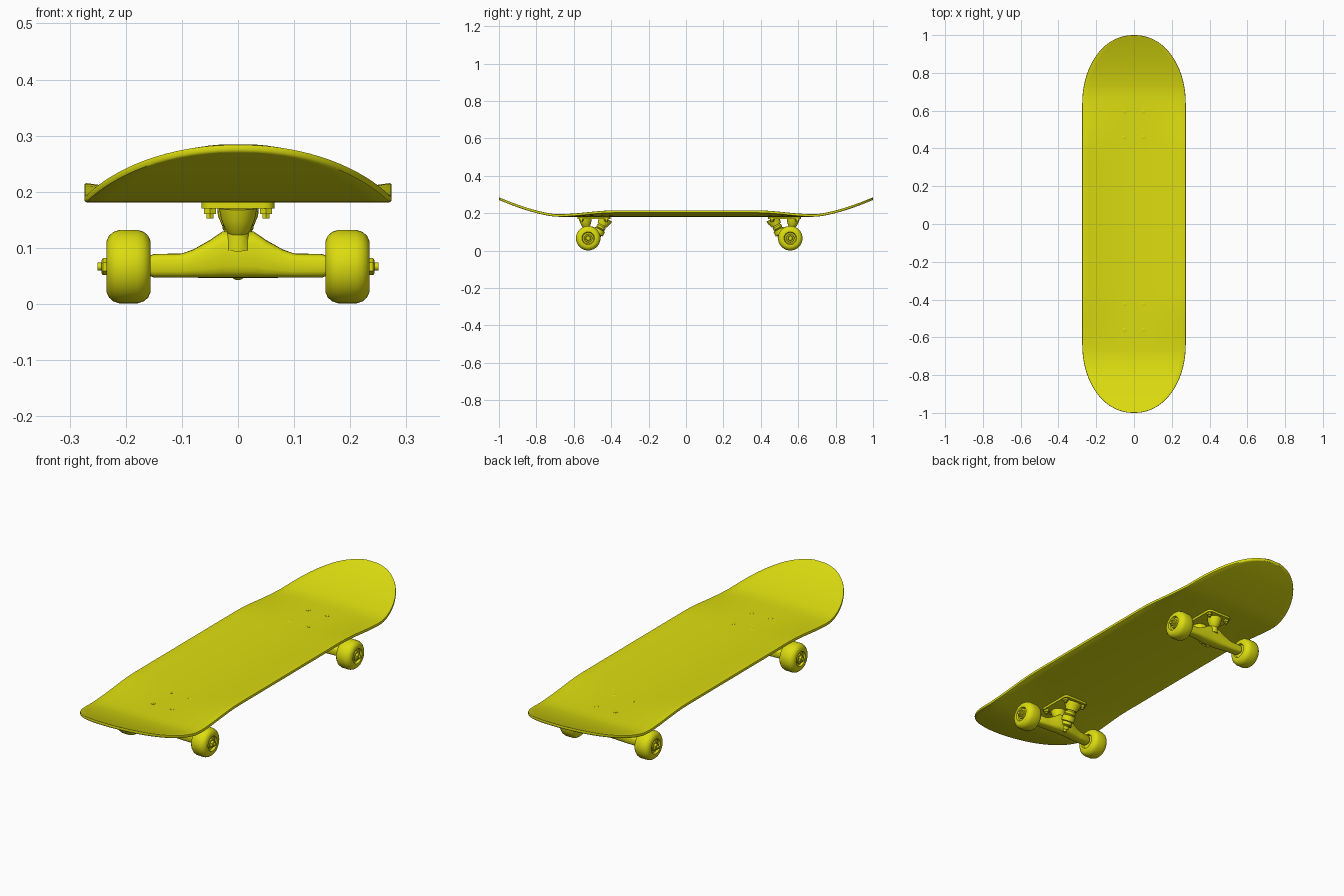
import bpy, bmesh, math
from mathutils import Vector, Matrix

if "Cube" in bpy.data.objects:
    bpy.data.objects.remove(bpy.data.objects["Cube"], do_unlink=True)

YELLOW = (0.72, 0.72, 0.005, 1)
mat = bpy.data.materials.new("yellow")
mat.use_nodes = True
mat.diffuse_color = YELLOW
mat.node_tree.nodes["Principled BSDF"].inputs["Base Color"].default_value = YELLOW

parts = []


def finish(name, bm, place=None):
    bmesh.ops.remove_doubles(bm, verts=bm.verts, dist=0.0001)
    bmesh.ops.recalc_face_normals(bm, faces=bm.faces)
    mesh = bpy.data.meshes.new(name)
    bm.to_mesh(mesh)
    bm.free()
    mesh.materials.append(mat)
    obj = bpy.data.objects.new(name, mesh)
    if place:
        obj.matrix_world = place
    bpy.context.collection.objects.link(obj)
    parts.append(obj)
    return obj


def loft(bm, rings):
    """Join rings of points with quads and cap both ends."""
    loops = [[bm.verts.new(p) for p in ring] for ring in rings]
    n = len(loops[0])
    for a, b in zip(loops, loops[1:]):
        for i in range(n):
            bm.faces.new((a[i], a[(i + 1) % n], b[(i + 1) % n], b[i]))
    bm.faces.new(loops[0])
    bm.faces.new(loops[-1])


def lathe(name, profile, start, direction, place, sides=32):
    """Turn (radius, height) points about an axis."""
    turn = Vector((0, 0, 1)).rotation_difference(Vector(direction)).to_matrix()
    rings = []
    for r, h in profile:
        ring = []
        for i in range(sides):
            a = math.tau * i / sides
            p = Vector((r * math.cos(a), r * math.sin(a), h))
            ring.append(turn @ p + Vector(start))
        rings.append(ring)
    bm = bmesh.new()
    loft(bm, rings)
    return finish(name, bm, place)


def smoothstep(a, b, v):
    t = min(max((v - a) / (b - a), 0), 1)
    return t * t * (3 - 2 * t)


# Deck: rounded ends, upturned nose and tail, concave middle
HALF_W, STRAIGHT, THICK = 0.274, 0.64, 0.014


def deck_height(x, y):
    kick = max(abs(y) - 0.69, 0) / 0.31
    concave = 0.021 * (1 - smoothstep(0.38, 0.68, abs(y)))
    return 0.181 + 0.09 * kick ** 1.45 + concave * (abs(x) / HALF_W) ** 2


stations = [(STRAIGHT * i / 12, HALF_W) for i in range(-12, 13)]
for i in range(1, 19):
    a = math.radians(i * 4.9)
    end = (STRAIGHT + (1 - STRAIGHT) * math.sin(a) / math.sin(math.radians(88.2)),
           HALF_W * math.cos(a) ** 0.94)
    stations.append(end)
    stations.insert(0, (-end[0], end[1]))

bm = bmesh.new()
COLS = 16
rows = []
for y, w in stations:
    xs = [w * (2 * j / COLS - 1) for j in range(COLS + 1)]
    rows.append([bm.verts.new((x, y, deck_height(x, y))) for x in xs])
for a, b in zip(rows, rows[1:]):
    for j in range(COLS):
        bm.faces.new((a[j], a[j + 1], b[j + 1], b[j]))
upper = bmesh.ops.extrude_face_region(bm, geom=bm.faces[:], use_keep_orig=True)
top = [g for g in upper["geom"] if isinstance(g, bmesh.types.BMVert)]
bmesh.ops.translate(bm, verts=top, vec=(0, 0, THICK))
bmesh.ops.recalc_face_normals(bm, faces=bm.faces)
rim = [e for e in bm.edges if e.is_manifold and e.calc_face_angle() > 0.9
       and abs(e.verts[0].co.z - e.verts[1].co.z) < THICK * 0.9]
bmesh.ops.bevel(bm, geom=rim, offset=0.004, segments=2, profile=0.5, affect='EDGES')
finish("deck", bm)


def section(x, y, half_y, low, high, n=20):
    """Rounded-box cross-section across x."""
    ring = []
    for i in range(n):
        a = math.tau * i / n
        c, s = math.cos(a), math.sin(a)
        ring.append((x, y + half_y * math.copysign(abs(c) ** 0.6, c),
                     (low + high) / 2 + (high - low) / 2 * math.copysign(abs(s) ** 0.6, s)))
    return ring


def truck(label, centre_y, angle):
    """Local +y points towards the nearest end of the board."""
    place = Matrix.Translation((0, centre_y, 0)) @ Matrix.Rotation(angle, 4, 'Z')
    axle_y, axle_z = 0.03, 0.0665

    # Base plate with bevelled edges
    bm = bmesh.new()
    bmesh.ops.create_cube(bm, size=1)
    bmesh.ops.scale(bm, vec=(0.13, 0.176, 0.011), verts=bm.verts)
    bmesh.ops.translate(bm, vec=(0, 0, 0.1755), verts=bm.verts)
    uprights = [e for e in bm.edges if abs(e.verts[0].co.z - e.verts[1].co.z) > 0.005]
    bmesh.ops.bevel(bm, geom=uprights, offset=0.018, segments=4, profile=0.5, affect='EDGES')
    finish(label + "_base_plate", bm, place)

    # Mounting bolts: heads on the deck, nuts under the plate
    for x in (-0.05, 0.05):
        for y in (-0.0675, 0.0675):
            lathe(label + "_bolt_head", [(0.01, 0), (0.01, 0.004), (0.007, 0.005)],
                  (x, y, 0.192), (0, 0, 1), place, 16)
            lathe(label + "_bolt_nut", [(0.012, 0), (0.012, 0.011), (0.007, 0.011), (0.007, 0.019)],
                  (x, y, 0.171), (0, 0, -1), place, 6)

    # Pivot cup under the outer half of the plate
    lathe(label + "_pivot_cup", [(0.034, 0), (0.03, 0.02), (0.022, 0.04), (0.014, 0.05)],
          (0, 0.045, 0.171), (0, -0.1, -1), place)

    # Slanted kingpin with housing, bushings, washers and nut
    pin = Vector((0, 0.065, -0.123)).normalized()
    stack = [(0.037, -0.005), (0.036, 0.01), (0.028, 0.032), (0.028, 0.036),
             (0.02, 0.036), (0.025, 0.043), (0.025, 0.054), (0.02, 0.06),
             (0.03, 0.062), (0.03, 0.088), (0.02, 0.09), (0.023, 0.095),
             (0.023, 0.104), (0.019, 0.108), (0.023, 0.109), (0.023, 0.112),
             (0.014, 0.112), (0.014, 0.126), (0.009, 0.126), (0.009, 0.137), (0.006, 0.139)]
    lathe(label + "_kingpin", stack, (0, -0.062, 0.168), pin, place)

    # Hanger: flat underside, rising to a peak in the middle
    half = [(0.157, 0.021, 0.050, 0.086), (0.15, 0.023, 0.047, 0.089), (0.1, 0.024, 0.047, 0.090),
            (0.08, 0.026, 0.047, 0.097), (0.05, 0.029, 0.046, 0.114), (0.028, 0.032, 0.046, 0.129)]
    rings = [section(-x, axle_y - (hy - 0.021), hy, lo, hi) for x, hy, lo, hi in half]
    rings += [section(x, axle_y - (hy - 0.021), hy, lo, hi) for x, hy, lo, hi in reversed(half)]
    bm = bmesh.new()
    loft(bm, rings)
    finish(label + "_hanger", bm, place)
    lathe(label + "_hanger_pivot", [(0.026, 0), (0.018, 0.03), (0.013, 0.05)],
          (0, 0.032, 0.1), (0, 0.25, 1), place)

    # Axle, wheels and axle nuts
    lathe(label + "_axle", [(0.007, 0), (0.007, 0.5)],
          (-0.25, axle_y, axle_z), (1, 0, 0), place, 16)
    tyre = [(0.01, 0.008), (0.03, 0.008), (0.034, 0), (0.046, 0), (0.055, 0.004),
            (0.062, 0.012), (0.0655, 0.023), (0.0655, 0.055), (0.062, 0.066),
            (0.055, 0.074), (0.046, 0.078), (0.034, 0.078), (0.03, 0.068),
            (0.022, 0.068), (0.02, 0.074), (0.01, 0.074)]
    for side, name in ((1, "a"), (-1, "b")):
        lathe(f"{label}_wheel_{name}", tyre, (side * 0.156, axle_y, axle_z), (side, 0, 0), place, 40)
        lathe(f"{label}_axle_nut_{name}", [(0.015, 0), (0.015, 0.012), (0.012, 0.014)],
              (side * 0.229, axle_y, axle_z), (side, 0, 0), place, 6)


truck("front_truck", -0.493, math.pi)
truck("rear_truck", 0.5275, 0)

# Smooth shading with sharp edges kept
bpy.ops.object.select_all(action='DESELECT')
for obj in parts:
    obj.select_set(True)
bpy.context.view_layer.objects.active = parts[0]
bpy.ops.object.shade_smooth_by_angle(angle=math.radians(35))
